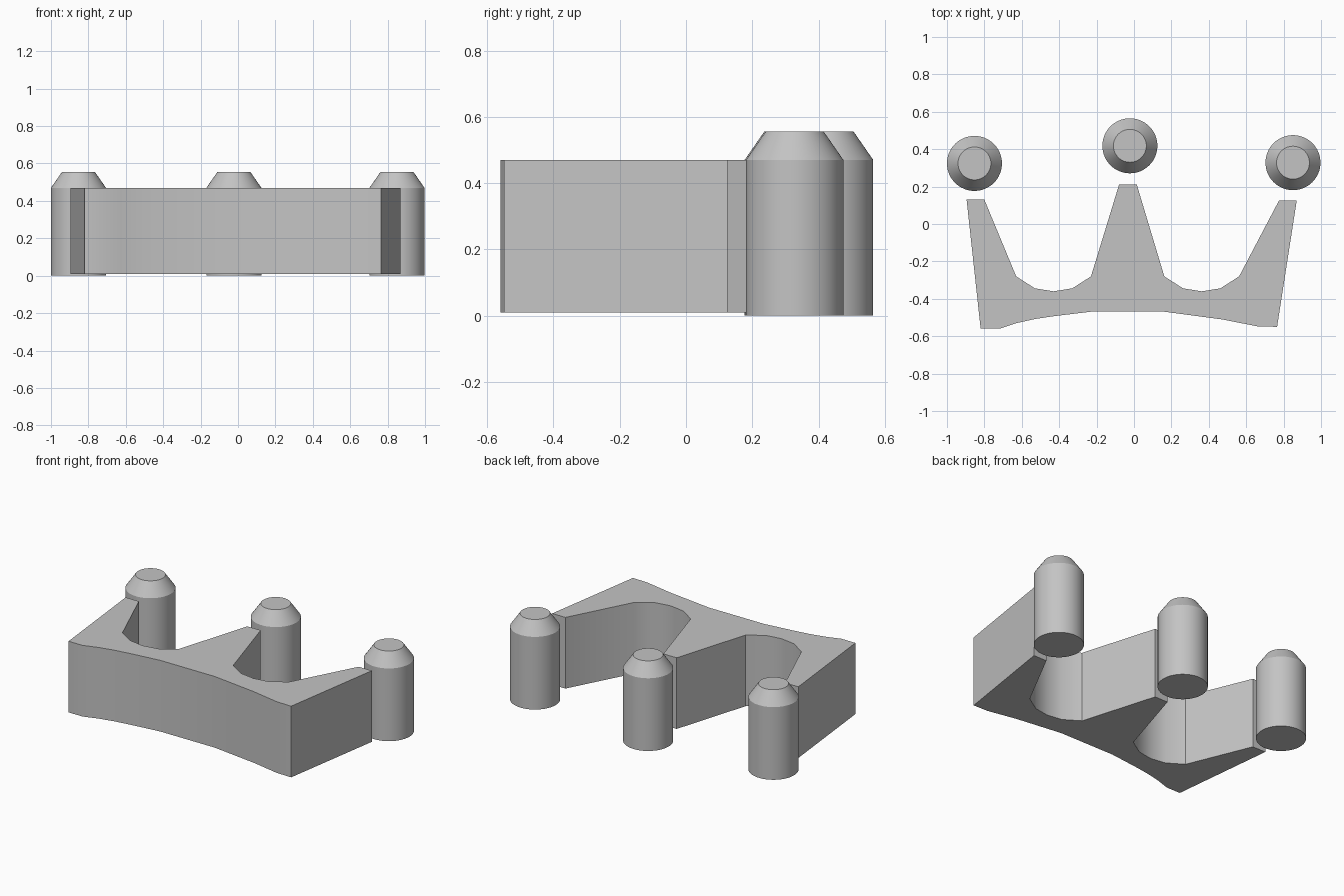
import bpy, bmesh, math

default = bpy.data.objects.get("Cube")
if default:
    bpy.data.objects.remove(default, do_unlink=True)

GREY = (0.55, 0.55, 0.55, 1)
grey = bpy.data.materials.new("light grey")
grey.use_nodes = True
grey.diffuse_color = GREY
grey.node_tree.nodes["Principled BSDF"].inputs["Base Color"].default_value = GREY

BODY_BOTTOM, SHOULDER, TIP = 0.01, 0.47, 0.555
RADIUS, TIP_RADIUS = 0.147, 0.088


def finish(name, bm, location=(0, 0, 0)):
    bmesh.ops.recalc_face_normals(bm, faces=bm.faces)
    mesh = bpy.data.meshes.new(name)
    bm.to_mesh(mesh)
    bm.free()
    mesh.materials.append(grey)
    obj = bpy.data.objects.new(name, mesh)
    obj.location = location
    bpy.context.collection.objects.link(obj)
    bpy.ops.object.select_all(action='DESELECT')
    obj.select_set(True)
    bpy.context.view_layer.objects.active = obj
    bpy.ops.object.shade_smooth_by_angle(angle=math.radians(30))
    return obj


def scoop(cx):
    """Shallow rounded valley between two prongs."""
    return [(cx + dx, y) for dx, y in
            ((-0.2, -0.28), (-0.1, -0.344), (0, -0.36), (0.1, -0.344), (0.2, -0.28))]


# Crown body: three prongs at the back, gently hollowed front
right_prong = [(-0.895, 0.13), (-0.8, 0.13)]
middle_prong = [(-0.08, 0.21), (0.015, 0.21)]
left_prong = [(0.775, 0.125), (0.87, 0.125)]
front_edge = [(0.765, -0.55), (0.66, -0.547), (0.47, -0.51), (0.163, -0.469),
              (-0.23, -0.469), (-0.43, -0.493), (-0.53, -0.508), (-0.628, -0.53),
              (-0.72, -0.56), (-0.82, -0.56)]
outline = right_prong + scoop(-0.43) + middle_prong + scoop(0.362) + left_prong + front_edge

bm = bmesh.new()
base = bm.faces.new([bm.verts.new((x, y, BODY_BOTTOM)) for x, y in outline])
top = bmesh.ops.extrude_face_region(bm, geom=[base], use_keep_orig=True)["geom"]
bmesh.ops.translate(bm, vec=(0, 0, SHOULDER - BODY_BOTTOM),
                    verts=[v for v in top if isinstance(v, bmesh.types.BMVert)])
finish("crown_body", bm)


# Round posts with a tapered, flat tip
def post(name, x, y):
    bm = bmesh.new()
    bmesh.ops.create_circle(bm, cap_ends=True, radius=RADIUS, segments=64)
    cap = bm.faces[:][0]
    for radius, z in ((RADIUS, SHOULDER), (TIP_RADIUS, TIP)):
        new = bmesh.ops.extrude_face_region(bm, geom=[cap], use_keep_orig=(z == SHOULDER))["geom"]
        cap = next(f for f in new if isinstance(f, bmesh.types.BMFace))
        for v in cap.verts:
            scale = radius / math.hypot(v.co.x, v.co.y)
            v.co = (v.co.x * scale, v.co.y * scale, z)
    finish(name, bm, (x, y, 0))


for name, x, y in (("right_post", -0.853, 0.324),
                   ("middle_post", -0.022, 0.418),
                   ("left_post", 0.85, 0.328)):
    post(name, x, y)
